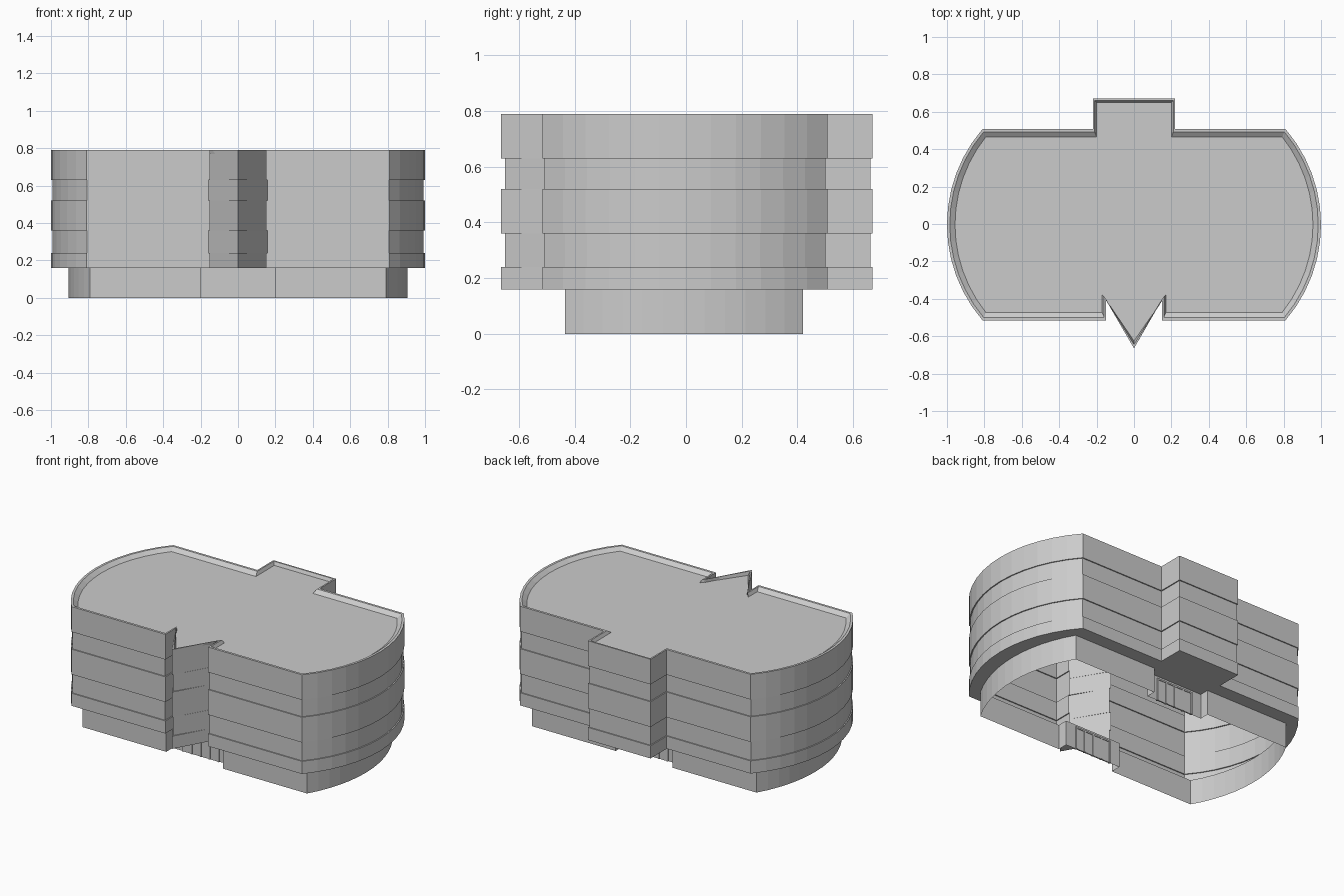
import bpy, bmesh, math
from mathutils import Matrix

if "Cube" in bpy.data.objects:
    bpy.data.objects.remove(bpy.data.objects["Cube"])

ARC = 12


def end_arc(x_corner, x_end, y_back, y_front):
    """Points of the curved right end, from back corner to front corner."""
    h, s = (y_back - y_front) / 2, x_end - x_corner
    r = (h * h + s * s) / (2 * s)
    a = math.asin(h / r)
    yc = (y_back + y_front) / 2
    return [(x_end - r + r * math.cos(a - 2 * a * i / ARC),
             yc + r * math.sin(a - 2 * a * i / ARC)) for i in range(ARC + 1)]


def mirrored(half, tip):
    return half + [tip] + [(-x, y) for x, y in reversed(half)]


def upper_outline(w=0.0, f=0.0):
    """Upper storeys, inset by w on the main walls and f on the projections."""
    half = [(0.22 - f, 0.67 - f), (0.22 - f, 0.508 - w)]
    half += end_arc(0.81 - w * 0.4, 1 - w, 0.508 - w, -0.515 + w)
    half += [(0.15 + f, -0.515 + w), (0.15 + f, -0.40 + f)]
    return mirrored(half, (0, -0.665 + 2 * f))


def base_outline():
    """Ground storey with recessed entrances at back and front."""
    half = [(0.2, 0.36), (0.2, 0.42)]
    half += end_arc(0.79, 0.905, 0.42, -0.435)
    half += [(0.2, -0.435), (0.2, -0.37)]
    return mirrored(half, (0, -0.37))


def loft(name, rings, cap=False):
    bm = bmesh.new()
    loops = [[bm.verts.new((x, y, z)) for x, y in pts] for pts, z in rings]
    n = len(loops[0])
    for a, b in zip(loops, loops[1:]):
        for i in range(n):
            j = (i + 1) % n
            bm.faces.new((a[j], a[i], b[i], b[j]))
    if cap:
        bm.faces.new(reversed(loops[-1]))
    me = bpy.data.meshes.new(name)
    bm.to_mesh(me)
    bm.free()
    ob = bpy.data.objects.new(name, me)
    bpy.context.collection.objects.link(ob)
    return ob


# ground storey walls and the soffit out to the upper walls
loft("ground_storey", [(base_outline(), 0), (base_outline(), 0.16)])
loft("soffit", [(base_outline(), 0.16), (upper_outline(), 0.16)])

# upper walls with two recessed window bands, parapet and sunken roof
full, band = upper_outline(), upper_outline(0.007, 0.007)
rings = [(full, 0.16), (full, 0.24), (band, 0.24), (band, 0.36),
         (full, 0.36), (full, 0.52), (band, 0.52), (band, 0.63),
         (full, 0.63), (full, 0.79),
         (upper_outline(0.015, 0.01), 0.79),
         (upper_outline(0.043, 0.02), 0.77)]
loft("upper_storeys", rings, cap=True)


def door(name, y):
    """Glazed door: thin panel with upright bars and a head bar."""
    bm = bmesh.new()

    def box(x, z, sx, sy, sz):
        bmesh.ops.create_cube(bm, size=1, matrix=Matrix.Translation((x, y, z))
                              @ Matrix.Diagonal((sx, sy, sz, 1)))
    box(0, 0.0725, 0.26, 0.008, 0.145)
    for i in range(5):
        box(-0.125 + i * 0.0625, 0.07, 0.01, 0.016, 0.14)
    box(0, 0.14, 0.26, 0.016, 0.01)
    me = bpy.data.meshes.new(name)
    bm.to_mesh(me)
    bm.free()
    bpy.context.collection.objects.link(bpy.data.objects.new(name, me))


# entrances
door("front_door", -0.37)
door("back_door", 0.36)
